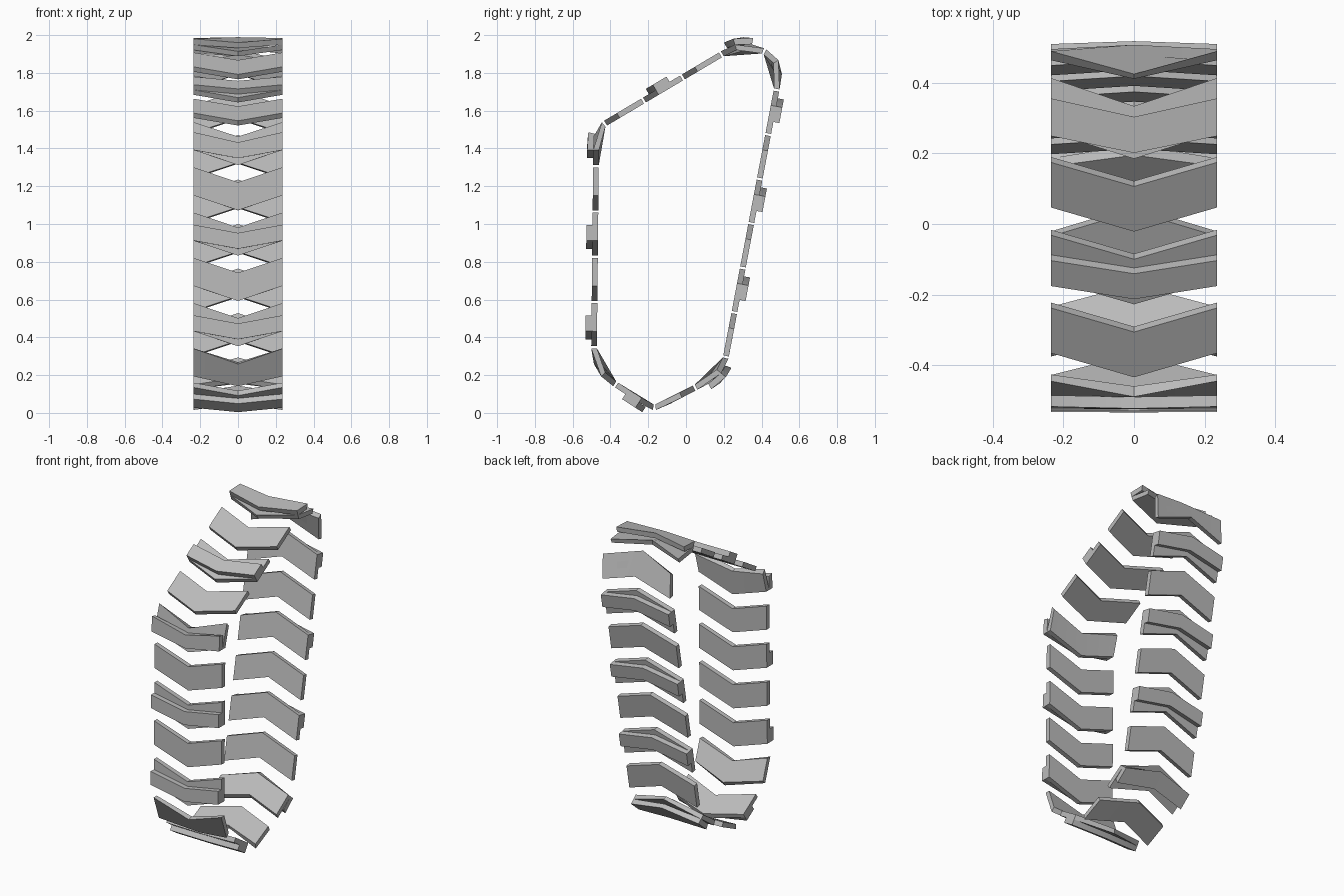
import bpy, bmesh
from math import radians
from mathutils import Vector

if "Cube" in bpy.data.objects:
    bpy.data.objects.remove(bpy.data.objects["Cube"], do_unlink=True)

HALF_WIDTH = 0.235
LINKS = 20

metal = bpy.data.materials.new("track_grey")
metal.use_nodes = True
grey = (0.5, 0.5, 0.5, 1)
metal.diffuse_color = grey
metal.node_tree.nodes["Principled BSDF"].inputs["Base Color"].default_value = grey

# Track loop corners in side view: y, z, fillet length
corners = [(-0.477, 1.30, 0), (-0.488, 0.225, 0.12), (-0.17, 0.02, 0.04),
           (0.195, 0.21, 0.1), (0.51, 1.87, 0.11), (0.30, 1.965, 0.1),
           (-0.475, 1.505, 0.06)]


def rounded_loop(corners, steps=10):
    pts = []
    for i, (y, z, r) in enumerate(corners):
        p = Vector((y, z))
        if r == 0:
            pts.append(p)
            continue
        before = Vector(corners[i - 1][:2])
        after = Vector(corners[(i + 1) % len(corners)][:2])
        a = p + (before - p).normalized() * r
        b = p + (after - p).normalized() * r
        for k in range(steps + 1):
            t = k / steps
            pts.append(a * (1 - t) ** 2 + p * 2 * t * (1 - t) + b * t * t)
    return pts


loop = rounded_loop(corners)
segments = list(zip(loop, loop[1:] + loop[:1]))
total = sum((b - a).length for a, b in segments)
pitch = total / LINKS


def on_loop(x, s, height):
    """Place a point at distance s along the loop, raised outward by height."""
    s %= total
    for a, b in segments:
        d = b - a
        if s <= d.length:
            break
        s -= d.length
    d.normalize()
    p = a + d * s + Vector((d.y, -d.x)) * height
    return (x, p.x, p.y)


def chevron(name, start, length, sweep, low, high):
    """V-shaped bar wrapped on the loop; the middle runs ahead of the ends."""
    bm = bmesh.new()
    rings = []
    for x, lead in ((-HALF_WIDTH, 0), (0, sweep), (HALF_WIDTH, 0)):
        s0 = start + lead
        section = ((s0, low), (s0 + length, low), (s0 + length, high), (s0, high))
        rings.append([bm.verts.new(on_loop(x, s, h)) for s, h in section])
    for r0, r1 in zip(rings, rings[1:]):
        for k in range(4):
            j = (k + 1) % 4
            bm.faces.new((r0[k], r0[j], r1[j], r1[k]))
    bm.faces.new(rings[0][::-1])
    bm.faces.new(rings[-1])
    bmesh.ops.recalc_face_normals(bm, faces=bm.faces)
    mesh = bpy.data.meshes.new(name)
    bm.to_mesh(mesh)
    bm.free()
    mesh.materials.append(metal)
    obj = bpy.data.objects.new(name, mesh)
    bpy.context.collection.objects.link(obj)
    obj.select_set(True)
    bpy.context.view_layer.objects.active = obj


# Links around the loop, every second one carrying a raised grouser bar
bpy.ops.object.select_all(action='DESELECT')
for i in range(LINKS):
    s = i * pitch
    chevron(f"track_link_{i + 1:02d}", s, 0.62 * pitch, 0.33 * pitch, -0.015, 0.015)
    if i % 2:
        chevron(f"grouser_{i + 1:02d}", s + 0.27 * pitch, 0.35 * pitch,
                0.18 * pitch, 0.014, 0.047)
bpy.ops.object.shade_smooth_by_angle(angle=radians(30))
